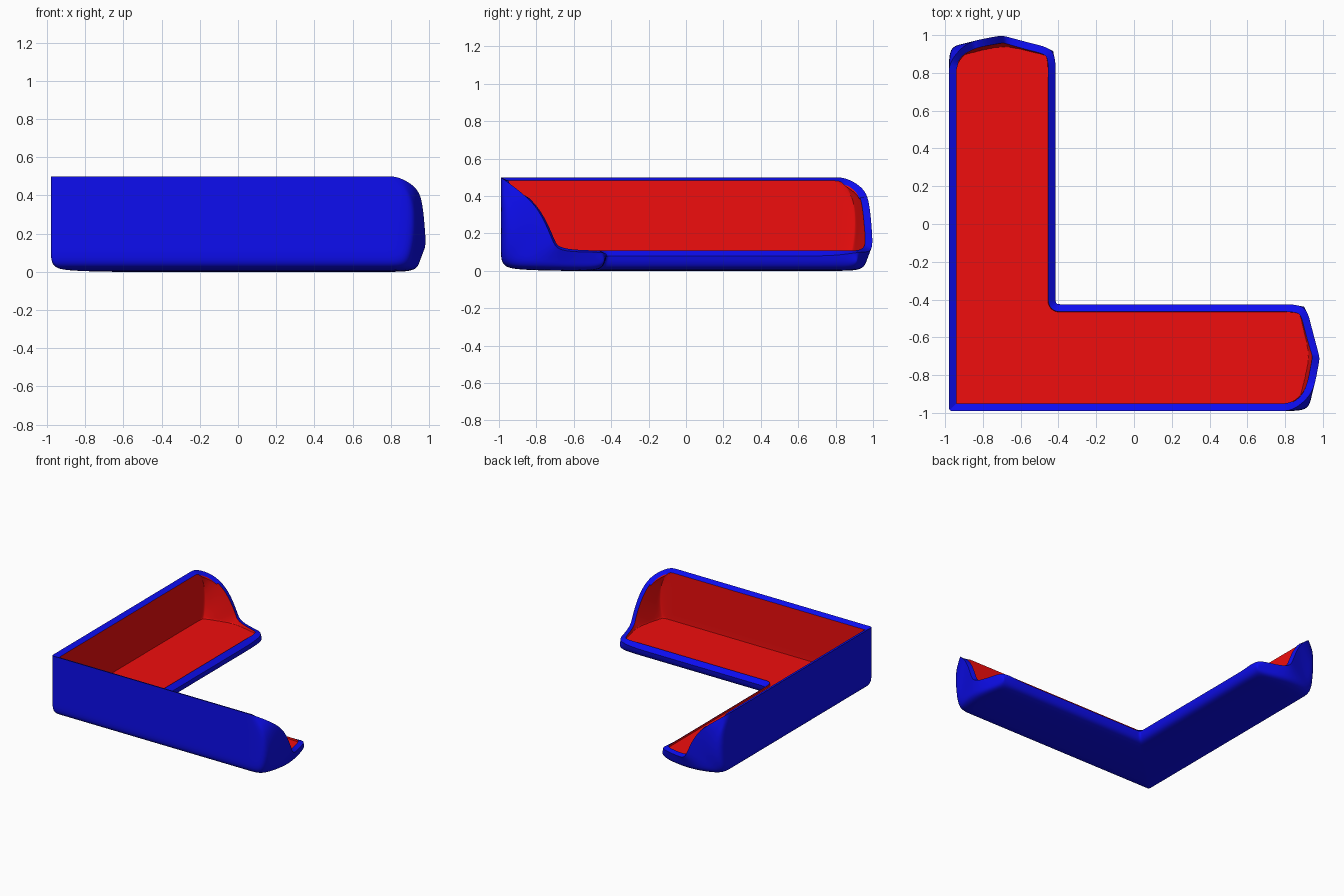
import bpy, bmesh
from mathutils import Vector

if "Cube" in bpy.data.objects:
    bpy.data.objects.remove(bpy.data.objects["Cube"])


def material(name, color):
    m = bpy.data.materials.new(name)
    m.diffuse_color = color
    m.use_nodes = True
    m.node_tree.nodes["Principled BSDF"].inputs["Base Color"].default_value = m.diffuse_color
    return m


blue = material("outer_blue", (0.004, 0.004, 0.87, 1))
red = material("inner_red", (0.87, 0.004, 0.004, 1))

# Points are (distance from outer wall, along arm, height).
# Section end follows wall top, wall, floor, lip; the cap's free edge faces it.
section = [Vector(p) for p in (
    (0, .84, .5), (0, .92, .33), (0, .925, .12), (0, .895, .02), (.1, .92, .006),
    (.29, .94, 0), (.46, .91, 0), (.55, .89, .008), (.565, .912, .1))]
cap_edge = [Vector(p) for p in (
    (0, .84, .5), (.085, .945, .44), (.19, .967, .35), (.25, .978, .23), (.28, .983, .15),
    (.31, .976, .105), (.46, .935, .1), (.565, .912, .1), (.565, .912, .1))]


def place(p, arm):
    d, s, z = p
    return (s, d - .99, z) if arm else (d - .98, s + .015, z)


bm = bmesh.new()


def add_grid(rows):
    grid = [[bm.verts.new(p) for p in row] for row in rows]
    for a, b in zip(grid, grid[1:]):
        for k in range(len(a) - 1):
            corners = []
            for v in (a[k], a[k + 1], b[k + 1], b[k]):
                if all((v.co - c.co).length > 1e-5 for c in corners):
                    corners.append(v)
            if len(corners) > 2:
                bm.faces.new(corners)


# Cross-section swept from the mitred corner to each arm's rounded end
for arm in (0, 1):
    profile = [p.copy() for p in section]
    profile[-1].z = .08
    rows = []
    for e in (0, .03, .1):
        rows.append([(p.x - .98 + e * arm, p.x - .99 + e * (1 - arm), p.z)
                     for p in profile])
    for s in (0, .45, .62, .78):
        rows.append([place((p.x, s, p.z), arm) for p in profile])
    rows.append([place(p, arm) for p in section])
    add_grid(rows)
    # Rounded end cap: a strip tapering to the wall top and to the lip
    add_grid([[place(a.lerp(b, t), arm) for a, b in zip(section, cap_edge)]
              for t in (0, .45, 1)])

bmesh.ops.remove_doubles(bm, verts=bm.verts, dist=1e-4)
bmesh.ops.recalc_face_normals(bm, faces=bm.faces)
bm.normal_update()
lowest = min(bm.faces, key=lambda f: f.calc_center_median().z)
if lowest.normal.z > 0:
    bmesh.ops.reverse_faces(bm, faces=bm.faces)

mesh = bpy.data.meshes.new("corner_tray")
bm.to_mesh(mesh)
bm.free()
mesh.materials.append(blue)
mesh.materials.append(red)
tray = bpy.data.objects.new("corner_tray", mesh)
bpy.context.collection.objects.link(tray)

# Smooth the shell, then give it a red inside and blue rim
sub = tray.modifiers.new("smooth", 'SUBSURF')
sub.levels = sub.render_levels = 3
sub.boundary_smooth = 'PRESERVE_CORNERS'
shell = tray.modifiers.new("shell", 'SOLIDIFY')
shell.thickness = .04
shell.offset = -1
shell.material_offset = 1
shell.material_offset_rim = 0

bpy.context.view_layer.objects.active = tray
tray.select_set(True)
for name in ("smooth", "shell"):
    bpy.ops.object.modifier_apply(modifier=name)

# Slope the wall rim inwards and thicken the floor up to its lip
bm = bmesh.new()
bm.from_mesh(tray.data)
for v in bm.verts:
    sides = {f.material_index for f in v.link_faces}
    if 1 in sides:
        if 0 in sides and v.co.z > .4:
            v.co.z -= .018
        v.co.z = max(v.co.z, .11 if 0 in sides else .095)
bm.to_mesh(tray.data)
bm.free()
bpy.ops.object.shade_smooth_by_angle(angle=.7)
